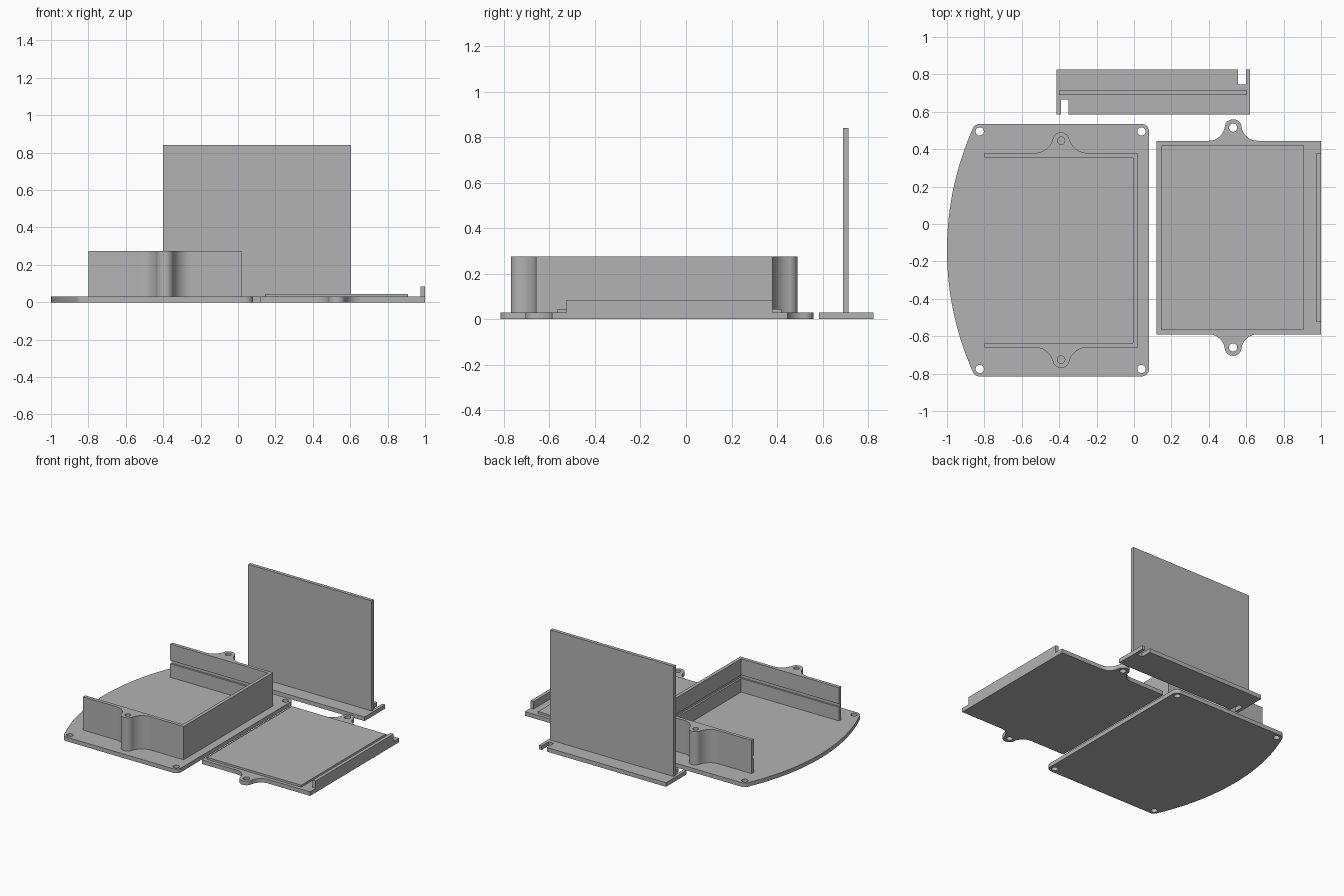
import bpy, bmesh
from math import sin, cos, pi, atan2, asin, radians

cube = bpy.data.objects.get("Cube")
if cube:
    bpy.data.objects.remove(cube, do_unlink=True)

GREY = (0.45, 0.45, 0.45, 1)
mat = bpy.data.materials.new("plain grey")
mat.use_nodes = True
mat.diffuse_color = GREY
mat.node_tree.nodes["Principled BSDF"].inputs["Base Color"].default_value = GREY


def arc(cx, cy, r, a0, a1, n=12):
    """Points along an arc, both ends included."""
    return [(cx + r * cos(a0 + (a1 - a0) * i / n), cy + r * sin(a0 + (a1 - a0) * i / n))
            for i in range(n + 1)]


def circle(cx, cy, r, n=32):
    return arc(cx, cy, r, 0, 2 * pi, n)[:-1]


def rect(x0, x1, y0, y1):
    return [(x0, y0), (x1, y0), (x1, y1), (x0, y1)]


def ear(cx, wall, side, half, d, r):
    """Screw ear flaring out of a wall; runs counter-clockwise round the part."""
    f = (half**2 + d**2 - r**2) / (2 * (r + d))
    a = atan2(f - d, half)
    pts = (arc(half, f, f, 1.5 * pi, pi + a) + arc(0, d, r, a, pi - a, 20)[1:-1]
           + arc(-half, f, f, -a, -pi / 2))
    return [(cx + side * x, wall + side * y) for x, y in pts]


def slab(name, z0, z1, outline, holes=()):
    """Extrude an outline with holes from z0 to z1."""
    bm = bmesh.new()
    for loop in [outline, *holes]:
        vs = [bm.verts.new((x, y, z0)) for x, y in loop]
        for i, v in enumerate(vs):
            bm.edges.new((vs[i - 1], v))
    bmesh.ops.triangle_fill(bm, edges=bm.edges[:], use_beauty=True)
    top = bmesh.ops.extrude_face_region(bm, geom=bm.faces[:])["geom"]
    bmesh.ops.translate(bm, vec=(0, 0, z1 - z0),
                        verts=[v for v in top if isinstance(v, bmesh.types.BMVert)])
    bmesh.ops.recalc_face_normals(bm, faces=bm.faces[:])
    mesh = bpy.data.meshes.new(name)
    bm.to_mesh(mesh)
    bm.free()
    mesh.materials.append(mat)
    ob = bpy.data.objects.new(name, mesh)
    bpy.context.collection.objects.link(ob)
    return ob


def smooth(ob):
    bpy.ops.object.select_all(action='DESELECT')
    ob.select_set(True)
    bpy.context.view_layer.objects.active = ob
    bpy.ops.object.shade_smooth_by_angle(angle=radians(30))


T = 0.03  # plate thickness

# Base plate with a bowed left edge, rounded corners and four screw holes
mid, hy, rc, xl, xr = -0.14, 0.635, 0.04, -0.825, 0.04
half, sag = 0.652, 0.139
R = (half**2 + sag**2) / (2 * sag)
a = asin(half / R)
outline = (arc(xr, mid - hy, rc, -pi / 2, 0) + arc(xr, mid + hy, rc, 0, pi / 2)
           + arc(xl, mid + hy, rc, pi / 2, pi - a)
           + arc(R - 1, mid, R, pi - a, pi + a, 40)[1:-1]
           + arc(xl, mid - hy, rc, pi + a, 1.5 * pi))
screws = [circle(x, mid + s * hy, 0.022) for x in (xl, xr) for s in (-1, 1)]
smooth(slab("base_plate", 0, T, outline, screws))

# Three-sided case wall with screw bosses
y0, y1, w, x0, x1, ex = -0.66, 0.38, 0.025, -0.8, 0.02, -0.39
wall = ([(x1, y0), (x1, y1)] + ear(ex, y1, 1, 0.14, 0.065, 0.045)
        + [(x0, y1), (x0, y1 - w), (x1 - w, y1 - w), (x1 - w, y0 + w), (x0, y0 + w), (x0, y0)]
        + ear(ex, y0, -1, 0.14, 0.065, 0.045))
case = slab("case_wall", T, 0.275, wall,
            [circle(ex, y1 + 0.065, 0.02), circle(ex, y0 - 0.065, 0.02)])

# Groove round the inside of the wall
g = w / 2
cutter = slab("groove_cutter", 0.13, 0.155, rect(x0 - 0.1, x1 - g, y0 + g, y1 - g))
cutter.hide_render = True
mod = case.modifiers.new("groove", 'BOOLEAN')
mod.operation, mod.solver, mod.object = 'DIFFERENCE', 'EXACT', cutter
bpy.context.view_layer.objects.active = case
bpy.ops.object.modifier_apply(modifier=mod.name)
bpy.data.objects.remove(cutter, do_unlink=True)
smooth(case)

# Lid with two screw ears, a raised panel and an end lip
y0, y1, x0, x1, ex = -0.59, 0.445, 0.12, 1.0, 0.53
lid = ([(x0, y0)] + ear(ex, y0, -1, 0.13, 0.07, 0.045) + [(x1, y0), (x1, y1)]
       + ear(ex, y1, 1, 0.13, 0.07, 0.045) + [(x0, y1)])
smooth(slab("lid_plate", 0, T, lid,
            [circle(ex, y1 + 0.07, 0.022), circle(ex, y0 - 0.07, 0.022)]))
slab("lid_raised_panel", T, 0.045, rect(x0 + w, 0.91, y0 + w, y1 - w))
slab("lid_end_lip", T, 0.085, rect(x1 - w, x1, -0.525, 0.38))

# Upright divider on a notched foot
foot = [(-0.415, 0.585), (-0.39, 0.585), (-0.39, 0.665), (-0.35, 0.665), (-0.35, 0.585),
        (0.62, 0.585), (0.62, 0.825), (0.598, 0.825), (0.598, 0.745), (0.555, 0.745),
        (0.555, 0.825), (-0.415, 0.825)]
slab("divider_foot", 0, T, foot)
slab("divider_panel", T, 0.84, rect(-0.4, 0.605, 0.69, 0.715))
